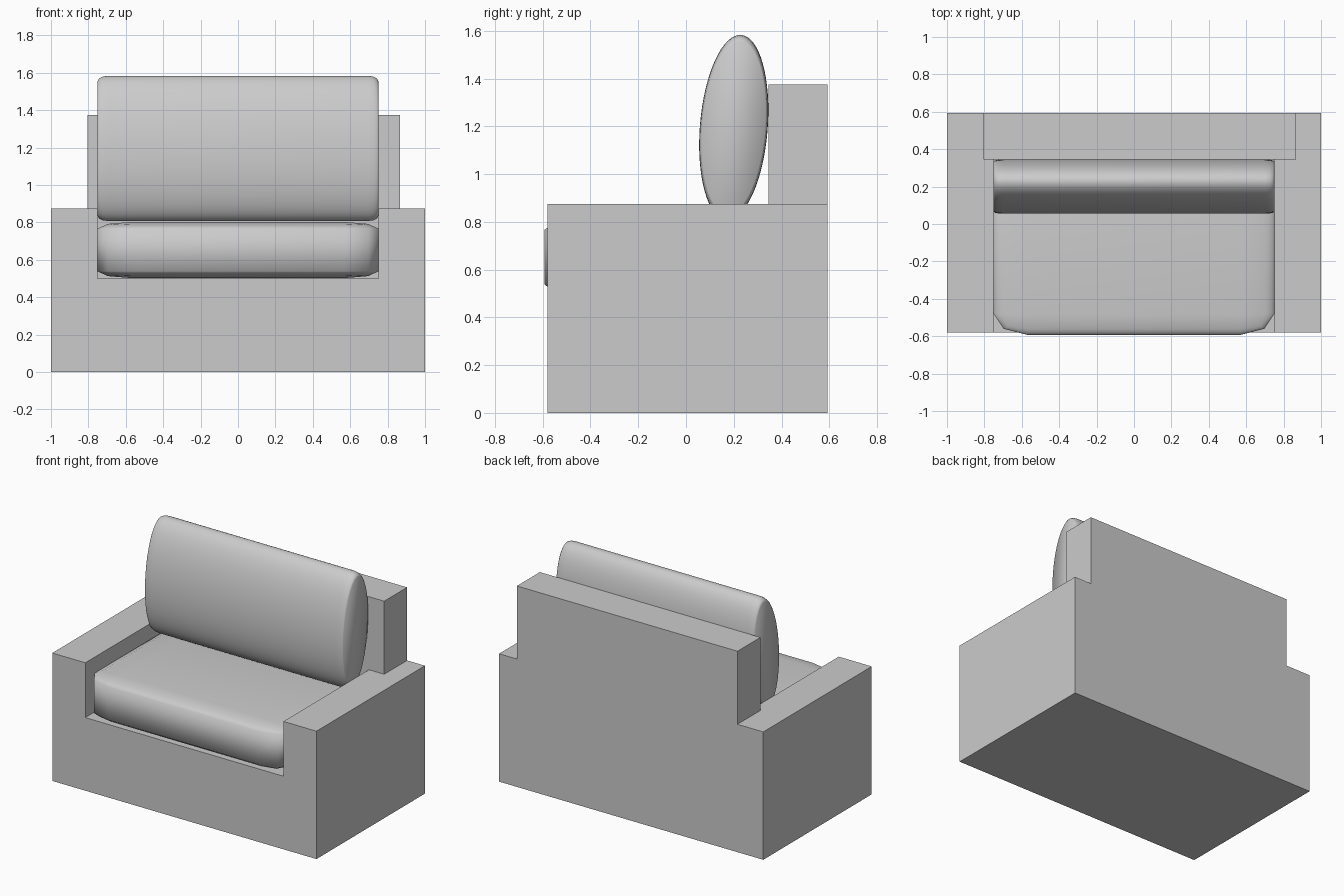
import bpy, bmesh, math
from mathutils import Matrix

if "Cube" in bpy.data.objects:
    bpy.data.objects.remove(bpy.data.objects["Cube"])


def add_object(name, bm, smooth=False):
    bmesh.ops.recalc_face_normals(bm, faces=bm.faces)
    for f in bm.faces:
        f.smooth = smooth
    mesh = bpy.data.meshes.new(name)
    bm.to_mesh(mesh)
    bm.free()
    obj = bpy.data.objects.new(name, mesh)
    bpy.context.collection.objects.link(obj)
    return obj


def extruded(name, profile, y0, y1):
    """Extrude an x-z outline from y0 to y1."""
    bm = bmesh.new()
    face = bm.faces.new([bm.verts.new((x, y0, z)) for x, z in profile])
    new = bmesh.ops.extrude_face_region(bm, geom=[face])["geom"]
    bmesh.ops.translate(bm, vec=(0, y1 - y0, 0),
                        verts=[v for v in new if isinstance(v, bmesh.types.BMVert)])
    return add_object(name, bm)


def bevel(bm, edges, width, segments):
    bmesh.ops.bevel(bm, geom=edges, offset=width, offset_type='OFFSET',
                    segments=segments, profile=0.5, affect='EDGES')


# Frame: base with two armrests
half = [(1, 0), (1, 0.875), (0.75, 0.875), (0.75, 0.5)]
frame = extruded("sofa_frame", half + [(-x, z) for x, z in reversed(half)], -0.58, 0.593)

# Backrest slab, slightly off-centre, joined to the frame
slab = extruded("backrest_slab",
                [(-0.805, 0.45), (0.865, 0.45), (0.865, 1.375), (-0.805, 1.375)], 0.345, 0.593)
union = frame.modifiers.new("join_backrest", 'BOOLEAN')
union.operation = 'UNION'
union.solver = 'EXACT'
union.object = slab
slab.hide_render = True
bpy.context.view_layer.objects.active = frame
bpy.ops.object.modifier_apply(modifier=union.name)
bpy.data.objects.remove(slab)

# Seat cushion: bevelled unit cube, stretched to size
bm = bmesh.new()
bmesh.ops.create_cube(bm, size=1)
bevel(bm, bm.edges[:], 0.12, 2)
seat = add_object("seat_cushion", bm, smooth=True)
seat.scale = (1.5, 0.94, 0.3)
seat.location = (0, -0.123, 0.652)

# Back cushion: flattened cylinder lying along x, rounded rims, leaning back
bm = bmesh.new()
bmesh.ops.create_cone(bm, cap_ends=True, segments=64, radius1=1, radius2=1, depth=2,
                      matrix=Matrix.Rotation(math.pi / 2, 4, 'Y'))
bevel(bm, [e for e in bm.edges if any(len(f.verts) > 4 for f in e.link_faces)], 0.07, 3)
back = add_object("back_cushion", bm, smooth=True)
back.scale = (0.75, 0.142, 0.389)
back.rotation_euler.x = -0.08
back.location = (0, 0.2, 1.195)
